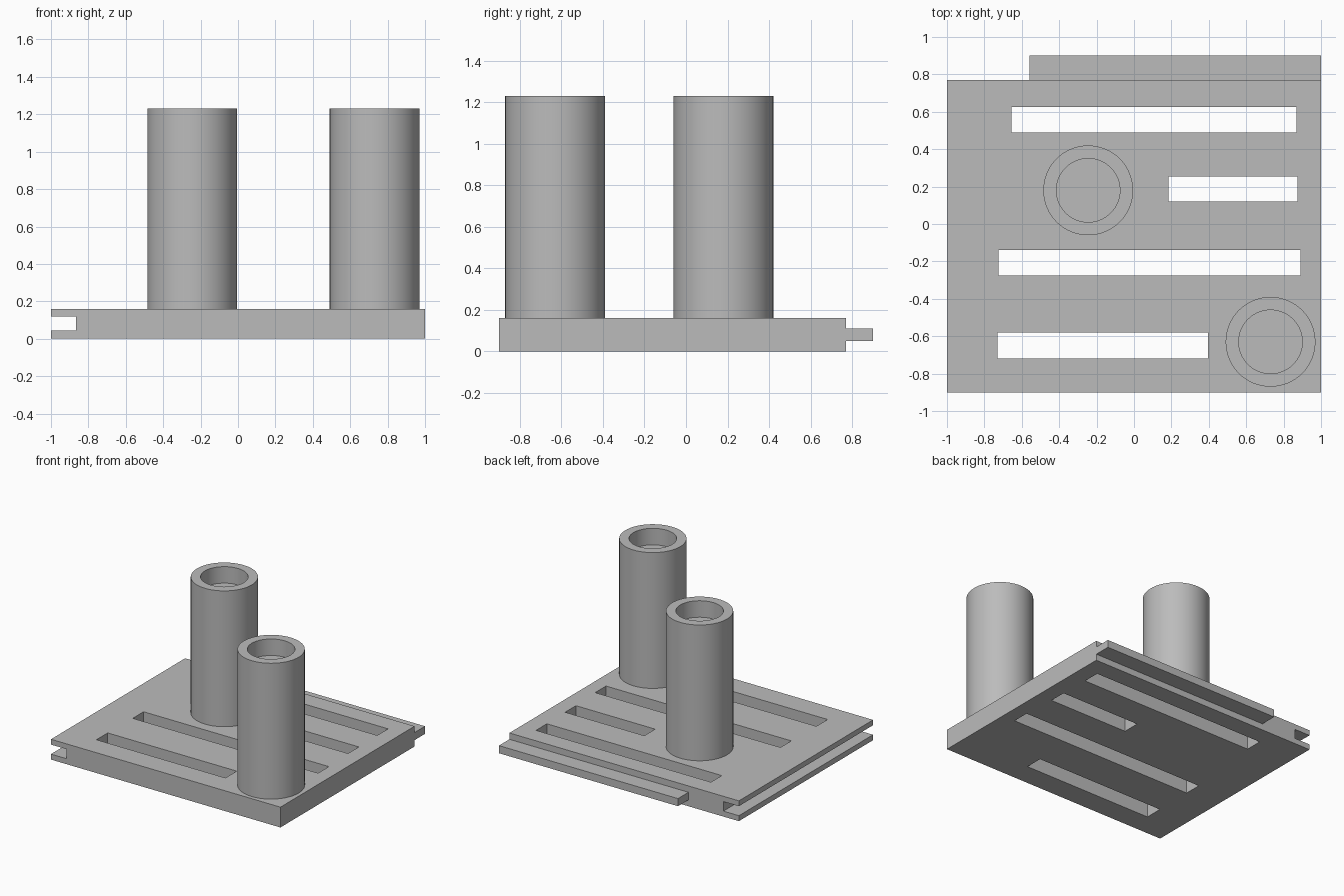
import bpy, bmesh
from mathutils import Matrix

if "Cube" in bpy.data.objects:
    bpy.data.objects.remove(bpy.data.objects["Cube"])

grey = bpy.data.materials.new("light_grey")
grey.diffuse_color = (0.5, 0.5, 0.5, 1)
grey.use_nodes = True
grey.node_tree.nodes["Principled BSDF"].inputs["Base Color"].default_value = grey.diffuse_color


def add_object(name, bm):
    bmesh.ops.recalc_face_normals(bm, faces=bm.faces)
    mesh = bpy.data.meshes.new(name)
    bm.to_mesh(mesh)
    bm.free()
    mesh.materials.append(grey)
    obj = bpy.data.objects.new(name, mesh)
    bpy.context.collection.objects.link(obj)
    return obj


def box(name, x, y, z):
    bm = bmesh.new()
    bmesh.ops.create_cube(bm, size=1)
    for v in bm.verts:
        for i, (low, high) in enumerate((x, y, z)):
            v.co[i] = low if v.co[i] < 0 else high
    return add_object(name, bm)


def cut(obj, cutter):
    cutter.hide_render = True
    cutter.hide_set(True)
    mod = obj.modifiers.new(cutter.name, 'BOOLEAN')
    mod.operation = 'DIFFERENCE'
    mod.solver = 'EXACT'
    mod.object = cutter


def post(name, x, y):
    """Round post with a shallow blind socket in its top, spun from a half profile."""
    profile = [(0, 0.16), (0.24, 0.16), (0.24, 1.23), (0.17, 1.23), (0.17, 1.10), (0, 1.10)]
    bm = bmesh.new()
    verts = [bm.verts.new((r, 0, z)) for r, z in profile]
    edges = [bm.edges.new(pair) for pair in zip(verts, verts[1:])]
    bmesh.ops.spin(bm, geom=verts + edges, cent=(0, 0, 0), axis=(0, 0, 1),
                   angle=6.283185307, steps=64)
    bmesh.ops.remove_doubles(bm, verts=bm.verts, dist=0.0005)
    bmesh.ops.transform(bm, matrix=Matrix.Translation((x, y, 0)), verts=bm.verts)
    obj = add_object(name, bm)
    bpy.ops.object.select_all(action='DESELECT')
    obj.select_set(True)
    bpy.context.view_layer.objects.active = obj
    bpy.ops.object.shade_smooth_by_angle(angle=0.6)


# Base plate with a groove along the left edge
plate = box("base_plate", (-1, 1), (-0.9, 0.77), (0, 0.16))
cut(plate, box("groove_cutter", (-1.1, -0.865), (-1, 1), (0.043, 0.118)))

# Through slots
slots = [((-0.655, 0.87), (0.49, 0.625)), ((0.185, 0.875), (0.12, 0.255)),
         ((-0.725, 0.89), (-0.275, -0.14)), ((-0.73, 0.395), (-0.72, -0.58))]
for i, (x, y) in enumerate(slots):
    cut(plate, box(f"slot_cutter_{i + 1}", x, y, (-0.1, 0.3)))

# Tongue along the back edge
box("back_tongue", (-0.56, 1), (0.77, 0.9), (0.05, 0.11))

# Posts
post("rear_post", -0.245, 0.18)
post("front_post", 0.73, -0.63)
